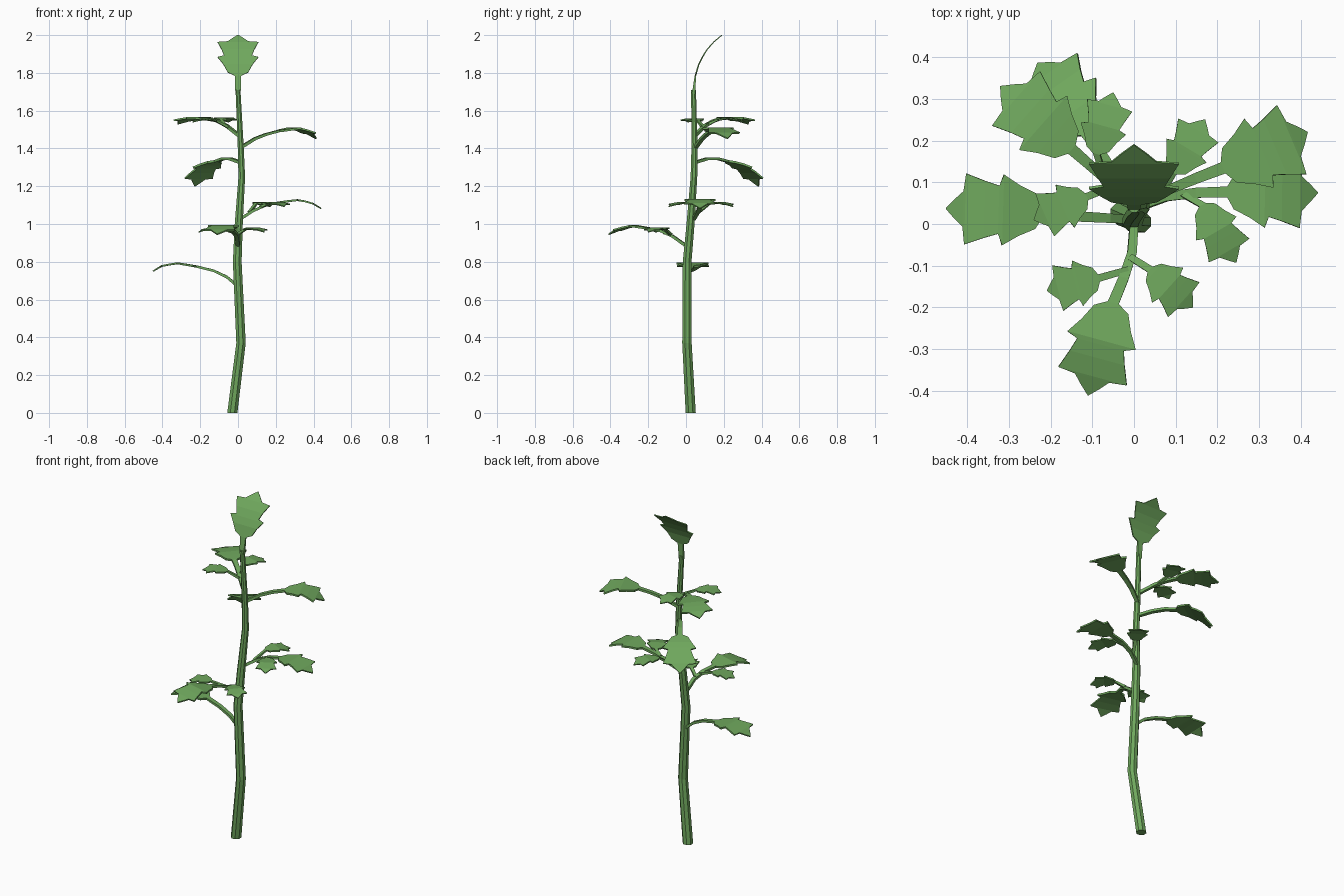
import bpy, bmesh, math
from mathutils import Vector as V

if "Cube" in bpy.data.objects:
    bpy.data.objects.remove(bpy.data.objects["Cube"])

green = bpy.data.materials.new("leaf_green")
green.diffuse_color = (0.16, 0.39, 0.11, 1)
green.use_nodes = True
green.node_tree.nodes["Principled BSDF"].inputs["Base Color"].default_value = green.diffuse_color


def finish(name, bm):
    bmesh.ops.recalc_face_normals(bm, faces=bm.faces)
    me = bpy.data.meshes.new(name)
    bm.to_mesh(me)
    bm.free()
    me.materials.append(green)
    ob = bpy.data.objects.new(name, me)
    bpy.context.collection.objects.link(ob)


def loft(name, rings):
    # skin a list of vertex loops and cap both ends
    bm = bmesh.new()
    loops = [[bm.verts.new(p) for p in r] for r in rings]
    n = len(loops[0])
    for a, b in zip(loops, loops[1:]):
        for i in range(n):
            j = (i + 1) % n
            bm.faces.new((a[i], a[j], b[j], b[i]))
    bm.faces.new(loops[0])
    bm.faces.new(loops[-1])
    finish(name, bm)


# lobed blade outline: fraction along blade, half width as share of full width
OUTLINE = [(0, .16), (.07, .5), (.24, .72), (.40, 1), (.44, .68),
           (.58, .8), (.78, 1), (.80, .5), (.90, .27), (1, .01)]


def leaf(name, stalk, blade, half, stalk_w=.010, side=None, thick=.006):
    stalk, blade = [V(p) for p in stalk], [V(p) for p in blade]
    if side is None:
        d = blade[-1] - blade[0]
        side = V((d.y, -d.x, 0)).normalized()
    base_w = OUTLINE[0][1] * half
    rows = []
    for i, p in enumerate(stalk):
        f = i / len(stalk)
        rows.append((p, stalk_w + (base_w - stalk_w) * f, .008 + (thick - .008) * f))
    # distribute the outline rows along the blade polyline
    lens = [(b - a).length for a, b in zip(blade, blade[1:])]
    total = sum(lens)
    bends = [sum(lens[:i]) / total for i in range(len(blade))]
    for t, w in OUTLINE:
        k = max(i for i in range(len(lens)) if bends[i] <= t + 1e-6)
        f = (t - bends[k]) * total / lens[k]
        rows.append((blade[k].lerp(blade[k + 1], f), w * half, thick * (1 - .4 * t)))
    rings = []
    for i, (p, w, h) in enumerate(rows):
        tan = rows[min(i + 1, len(rows) - 1)][0] - rows[max(i - 1, 0)][0]
        up = side.cross(tan).normalized() * h
        s = side * w
        rings.append([p + s + up, p - s + up, p - s - up, p + s - up])
    loft(name, rings)


# stem: tapered, gently wavy eight-sided stalk
stem = [(-.03, .025, 0, .029), (.016, .005, .37, .027), (-.004, .006, .8, .025),
        (.004, .024, 1.0, .023), (.02, .042, 1.25, .019), (.014, .045, 1.42, .017),
        (0, .04, 1.71, .014)]
loft("stem", [[(x + r * math.cos(a), y + r * math.sin(a), z)
               for a in [math.tau * (i + .5) / 8 for i in range(8)]]
              for x, y, z, r in stem])

# top leaf, growing upright out of the stem end
leaf("top_leaf", [(0, .04, 1.69), (0, .045, 1.74)],
     [(0, .05, 1.785), (0, .072, 1.86), (0, .125, 1.945), (0, .19, 2.0)],
     .108, .014, V((1, 0, 0)), .004)

# large leaves, from the lowest to the highest
leaf("lower_left_leaf", [(0, .01, .67), (-.06, .014, .72), (-.13, .018, .753)],
     [(-.22, .03, .775), (-.32, .034, .792), (-.40, .036, .78), (-.45, .037, .75)], .085)
leaf("front_leaf", [(0, 0, .885), (-.005, -.07, .935), (-.025, -.13, .962)],
     [(-.05, -.19, .975), (-.078, -.28, .99), (-.096, -.35, .975), (-.11, -.41, .945)], .085)
leaf("middle_right_leaf", [(.01, .04, 1.025), (.08, .066, 1.07), (.15, .075, 1.10)],
     [(.225, .077, 1.115), (.31, .073, 1.127), (.385, .072, 1.115), (.44, .075, 1.082)], .082)
leaf("back_leaf", [(.015, .045, 1.325), (-.04, .11, 1.345), (-.08, .17, 1.345)],
     [(-.115, .22, 1.332), (-.155, .285, 1.31), (-.20, .345, 1.26), (-.23, .385, 1.2)], .09)
leaf("upper_right_leaf", [(.015, .05, 1.405), (.09, .085, 1.452), (.15, .11, 1.475)],
     [(.215, .135, 1.492), (.30, .17, 1.507), (.37, .198, 1.488), (.415, .22, 1.452)], .09)
leaf("upper_back_left_leaf", [(.01, .045, 1.465), (-.06, .10, 1.52), (-.11, .145, 1.545)],
     [(-.15, .18, 1.557), (-.215, .24, 1.563), (-.275, .295, 1.553), (-.32, .33, 1.53)], .087)

# side leaflets: start on the parent stalk, blade base, tip
leaflets = {
    "front_leaflet_left": ((-.015, -.11, .953), (-.085, -.13, .972), (-.208, -.16, .957)),
    "front_leaflet_right": ((-.008, -.08, .943), (.04, -.11, .972), (.14, -.20, .957)),
    "middle_leaflet_front": ((.12, .07, 1.09), (.165, .045, 1.108), (.245, -.092, 1.092)),
    "middle_leaflet_back": ((.06, .062, 1.06), (.095, .125, 1.108), (.17, .25, 1.092)),
    "upper_leaflet_left": ((-.05, .09, 1.512), (-.115, .065, 1.545), (-.24, .01, 1.54)),
    "upper_leaflet_back": ((-.07, .11, 1.525), (-.09, .17, 1.552), (-.05, .315, 1.54)),
}
for name, (s, b, t) in leaflets.items():
    s, b, t = V(s), V(b), V(t)
    mid = b.lerp(t, .45) + V((0, 0, .013))
    late = b.lerp(t, .78) + V((0, 0, .009))
    leaf(name, [s], [b, mid, late, t], .056, .008, None, .0045)
